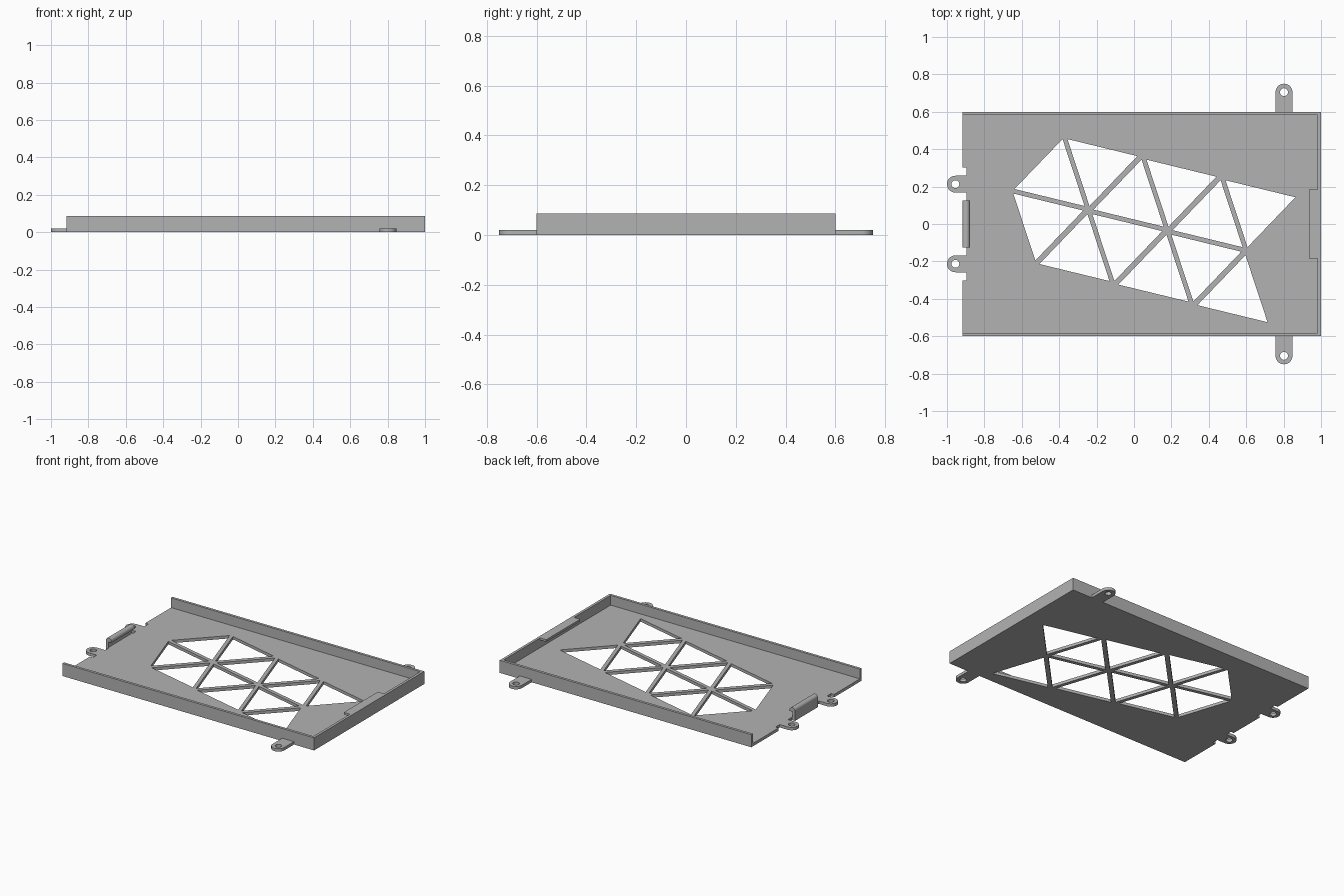
import bpy
import bmesh
from math import pi, cos, sin
from mathutils import Matrix, Vector

cube = bpy.data.objects.get("Cube")
if cube:
    bpy.data.objects.remove(cube, do_unlink=True)

grey = bpy.data.materials.new("plain grey")
grey.use_nodes = True
colour = (0.45, 0.45, 0.45, 1)
grey.diffuse_color = colour
grey.node_tree.nodes["Principled BSDF"].inputs["Base Color"].default_value = colour

FLOOR, HEIGHT, WALL = 0.02, 0.087, 0.018
LEFT, RIGHT, SIDE = -0.918, 1.0, 0.6


def arc(centre, radius, start, end, steps=16):
    """Points along a circular arc."""
    angles = [start + (end - start) * i / steps for i in range(steps + 1)]
    return [(centre[0] + radius * cos(a), centre[1] + radius * sin(a)) for a in angles]


def prism(name, loops, low, high, matrix=None):
    """Extrude an outline, with any further loops as holes."""
    curve = bpy.data.curves.new(name, "CURVE")
    curve.dimensions = "2D"
    curve.fill_mode = "BOTH"
    curve.extrude = (high - low) / 2
    for loop in loops:
        spline = curve.splines.new("POLY")
        spline.points.add(len(loop) - 1)
        for point, (x, y) in zip(spline.points, loop):
            point.co = (x, y, 0, 1)
        spline.use_cyclic_u = True
    source = bpy.data.objects.new(name, curve)
    bpy.context.collection.objects.link(source)
    graph = bpy.context.evaluated_depsgraph_get()
    mesh = bpy.data.meshes.new_from_object(source.evaluated_get(graph))
    bpy.data.objects.remove(source, do_unlink=True)

    # Weld the caps to the sides and set the height
    bm = bmesh.new()
    bm.from_mesh(mesh)
    bmesh.ops.remove_doubles(bm, verts=bm.verts, dist=0.0001)
    bmesh.ops.translate(bm, verts=bm.verts, vec=(0, 0, (low + high) / 2))
    if matrix:
        bmesh.ops.transform(bm, verts=bm.verts, matrix=matrix)
    bmesh.ops.recalc_face_normals(bm, faces=bm.faces)
    bm.to_mesh(mesh)
    bm.free()
    mesh.materials.clear()
    mesh.materials.append(grey)
    obj = bpy.data.objects.new(name, mesh)
    bpy.context.collection.objects.link(obj)
    bpy.ops.object.select_all(action="DESELECT")
    obj.select_set(True)
    bpy.context.view_layer.objects.active = obj
    bpy.ops.object.shade_smooth_by_angle(angle=pi / 6)
    return obj


def ear(name, centre, direction, base):
    """Mounting ear with a round end and a screw hole."""
    turn = Matrix.Translation((*centre, 0)) @ Matrix.Rotation(direction, 4, "Z")
    outline = [(-base, -0.045)] + arc((0, 0), 0.045, -pi / 2, pi / 2) + [(-base, 0.045)]
    hole = arc((0, 0), 0.021, 0, 2 * pi, 24)[:-1]
    prism(name, [outline, hole], 0, FLOOR, turn)


# Two rows of triangular openings, leaving a lattice of struts
step, row = Vector((0.4225, -0.11)), Vector((0.133, -0.401))
up = [Vector(p) for p in ((-0.382, 0.454), (-0.639, 0.187), (-0.264, 0.096))]
down = [Vector(p) for p in ((-0.356, 0.454), (0.018, 0.363), (-0.238, 0.096))]
openings = []
for r in range(2):
    for c in range(3):
        openings.append([p + step * c + row * r for p in up])
        openings.append([p + step * (c - r) + row * r for p in down])

# Floor with a shallow recess in its open end
recess = LEFT + 0.023
outline = [(RIGHT, -SIDE), (RIGHT, SIDE), (LEFT, SIDE), (LEFT, 0.302),
           (recess, 0.302), (recess, -0.302), (LEFT, -0.302), (LEFT, -SIDE)]
prism("floor", [outline] + openings, 0, FLOOR)

# Three-sided wall
inner = SIDE - WALL
prism("wall", [[(LEFT, -SIDE), (RIGHT, -SIDE), (RIGHT, SIDE), (LEFT, SIDE),
                (LEFT, inner), (RIGHT - WALL, inner),
                (RIGHT - WALL, -inner), (LEFT, -inner)]], FLOOR, HEIGHT)

# Retaining lip on the closed end
prism("end_lip", [[(0.936, -0.185), (RIGHT - WALL, -0.185),
                   (RIGHT - WALL, 0.185), (0.936, 0.185)]], HEIGHT - 0.015, HEIGHT)

# Spring clip with a rounded hook, its profile swept along y
radius = 0.0205
top = (LEFT + radius, HEIGHT - radius)
profile = [(LEFT, 0), (recess, 0), (recess, FLOOR), (LEFT + WALL, FLOOR),
           (LEFT + WALL, top[1] - 0.008), (top[0] + radius, top[1] - 0.008)]
profile += arc(top, radius, 0, pi)
prism("end_clip", [profile], -0.125, 0.125, Matrix.Rotation(pi / 2, 4, "X"))

# Mounting ears
for side, label in ((1, "left"), (-1, "right")):
    ear(label + "_side_ear", (0.802, side * 0.705), side * pi / 2, 0.105)
    ear(label + "_end_ear", (-0.955, side * 0.213), pi, 0.06)
